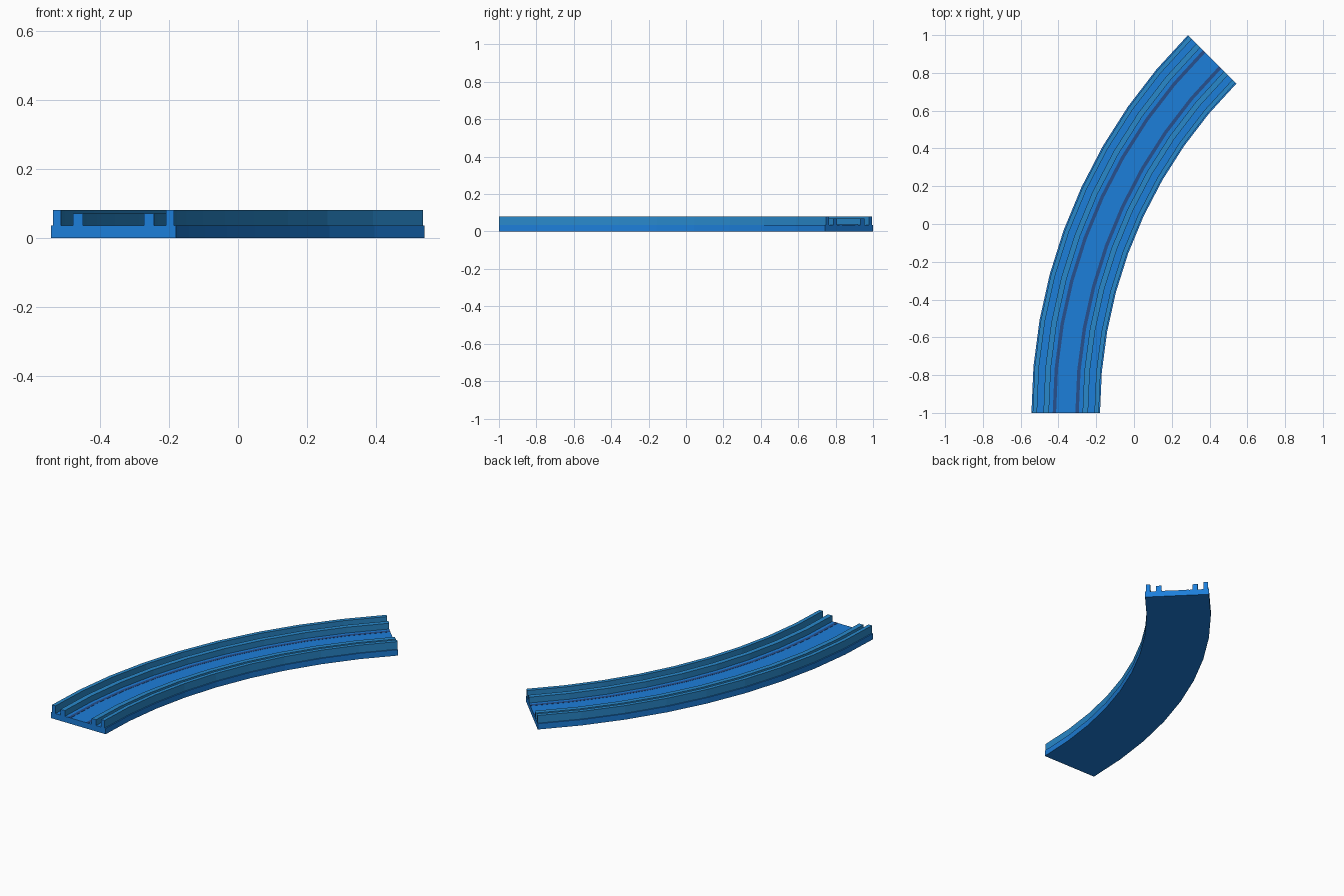
import bpy, bmesh, math

cube = bpy.data.objects.get("Cube")
if cube:
    bpy.data.objects.remove(cube, do_unlink=True)

# Arc layout: a 45 degree bend in nine flat segments
CENTRE_X, CENTRE_Y = 2.285, -1.0
MID_RADIUS = 2.6465
ARC, SEGMENTS = math.radians(45), 9
BASE_TOP = 0.035


def material(name, colour):
    mat = bpy.data.materials.new(name)
    mat.use_nodes = True
    mat.diffuse_color = colour
    mat.node_tree.nodes["Principled BSDF"].inputs["Base Color"].default_value = colour
    return mat


BLUE = material("track blue", (0.012, 0.21, 0.70, 1))
RAIL = material("rail blue", (0.022, 0.25, 0.60, 1))
DARK = material("stripe navy", (0.02, 0.08, 0.27, 1))


def sweep(name, inner, outer, bottom, top, side_mat, end_mat):
    """Sweep a rectangular section (offsets from the centre line) along the bend."""
    bm = bmesh.new()
    section = [(inner, bottom), (outer, bottom), (outer, top), (inner, top)]
    rings = []
    for i in range(SEGMENTS + 1):
        a = ARC * i / SEGMENTS
        rings.append([bm.verts.new((CENTRE_X - (MID_RADIUS + o) * math.cos(a),
                                    CENTRE_Y + (MID_RADIUS + o) * math.sin(a), z))
                      for o, z in section])
    for a, b in zip(rings, rings[1:]):
        for k in range(4):
            n = (k + 1) % 4
            bm.faces.new((a[k], a[n], b[n], b[k]))
    for ring in (rings[0], rings[-1]):
        bm.faces.new(ring).material_index = 1
    bmesh.ops.recalc_face_normals(bm, faces=bm.faces)
    mesh = bpy.data.meshes.new(name)
    bm.to_mesh(mesh)
    bm.free()
    mesh.materials.append(side_mat)
    mesh.materials.append(end_mat)
    obj = bpy.data.objects.new(name, mesh)
    bpy.context.collection.objects.link(obj)
    return obj


# Road bed
sweep("track_base", -0.1815, 0.1815, 0, BASE_TOP, BLUE, BLUE)

# Walls, guide rails and painted stripes on both sides of the centre line
for side, sign in (("right", 1), ("left", -1)):
    for part, near, far, bottom, top, sides, ends in (
            ("outer_wall", 0.152, 0.175, BASE_TOP, 0.081, RAIL, BLUE),
            ("guide_rail", 0.089, 0.118, BASE_TOP, 0.07, RAIL, BLUE),
            ("floor_stripe", 0.051, 0.069, BASE_TOP - 0.001, BASE_TOP + 0.001, DARK, DARK)):
        lo, hi = sorted((sign * near, sign * far))
        sweep(f"{side}_{part}", lo, hi, bottom, top, sides, ends)
